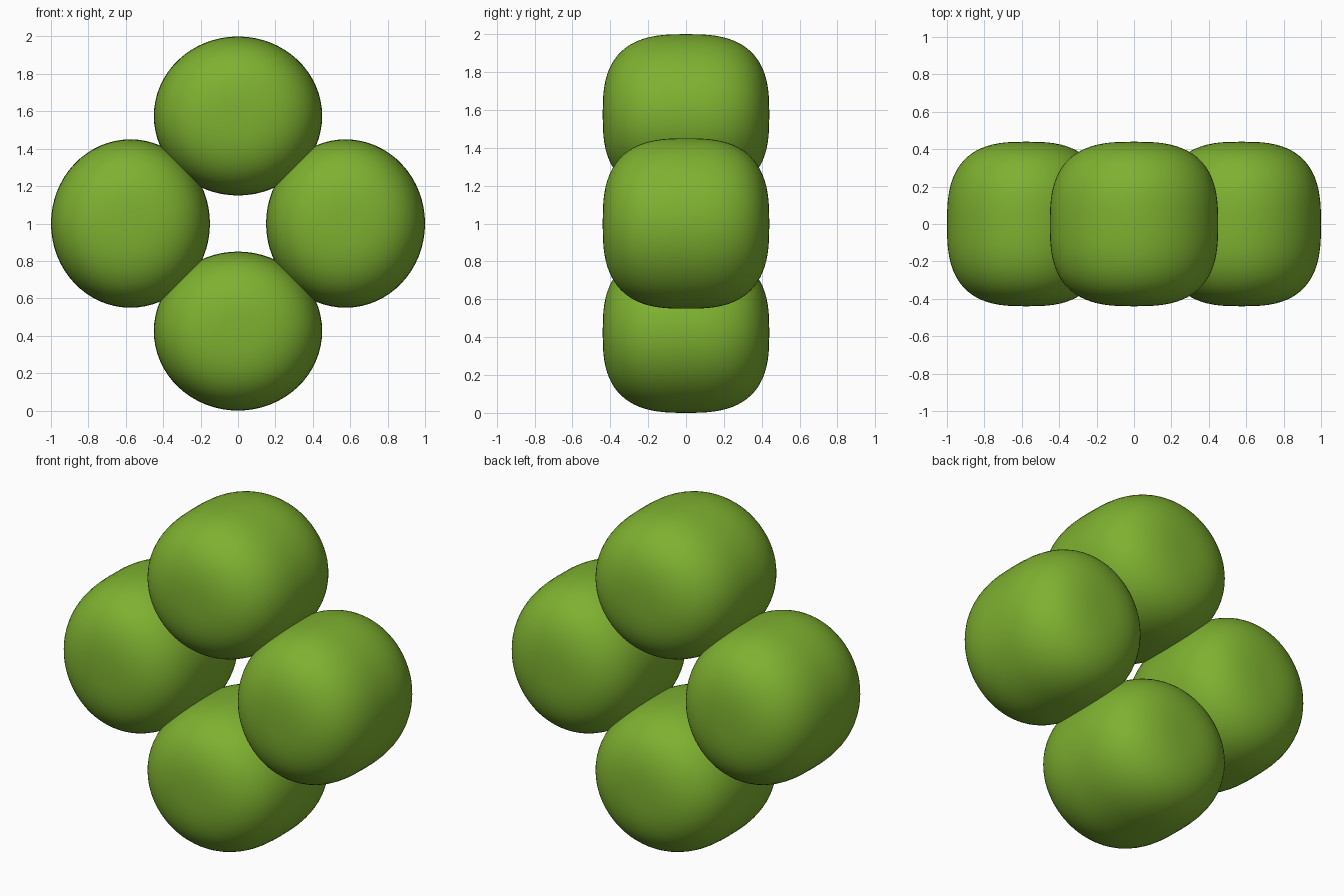
import bpy
import bmesh
import math

cube = bpy.data.objects.get("Cube")
if cube:
    bpy.data.objects.remove(cube, do_unlink=True)

# Single leaf green colour
GREEN = (0.21, 0.44, 0.03, 1.0)
green = bpy.data.materials.new("leaf green")
green.use_nodes = True
green.diffuse_color = GREEN
green.node_tree.nodes["Principled BSDF"].inputs["Base Color"].default_value = GREEN

RADIAL, TANGENT, DEPTH = 0.425, 0.45, 0.44   # half sizes of each lobe
OFFSET = 0.575                               # lobe centre from the middle
POWER = 2 / 2.8                              # squareness of the side profile


def add_lobe(name, angle):
    """Rounded barrel lying along y, flattened towards the model's middle."""
    bm = bmesh.new()
    bmesh.ops.create_uvsphere(bm, u_segments=64, v_segments=40, radius=1)
    c, s = round(math.cos(angle)), round(math.sin(angle))
    for v in bm.verts:
        x, y, z = v.co
        # Swell the sphere's outline into a superellipse around its axis
        ring = math.hypot(x, y)
        swell = ring ** (POWER - 1) if ring > 1e-5 else 0
        out = x * swell * RADIAL + OFFSET
        side = y * swell * TANGENT
        depth = math.copysign(abs(z) ** POWER, z) * DEPTH
        # Turn the lobe into its place round the ring
        v.co = (out * c - side * s, depth, out * s + side * c + 1)
    bmesh.ops.recalc_face_normals(bm, faces=bm.faces)
    for f in bm.faces:
        f.smooth = True
    mesh = bpy.data.meshes.new(name)
    bm.to_mesh(mesh)
    bm.free()
    mesh.materials.append(green)
    obj = bpy.data.objects.new(name, mesh)
    bpy.context.collection.objects.link(obj)


# Four lobes in a ring
for i, name in enumerate(("left_lobe", "top_lobe", "right_lobe", "bottom_lobe")):
    add_lobe(name, i * math.pi / 2)
